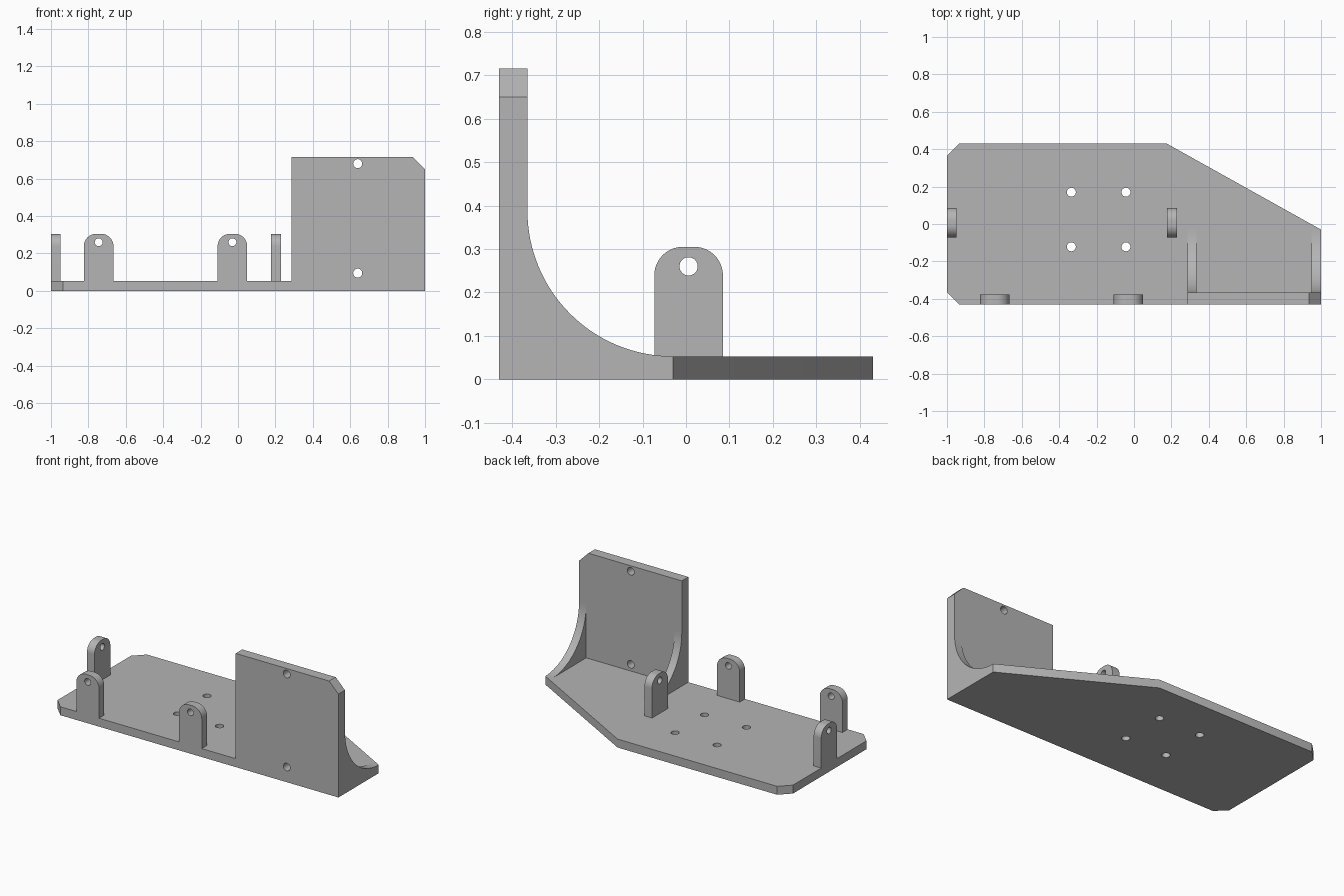
import bpy
import bmesh
from math import sin, cos, pi, radians
from mathutils import Matrix

cube = bpy.data.objects.get("Cube")
if cube:
    bpy.data.objects.remove(cube, do_unlink=True)

grey = bpy.data.materials.new("plain grey")
grey.use_nodes = True
grey.diffuse_color = (0.46, 0.46, 0.46, 1)
grey.node_tree.nodes["Principled BSDF"].inputs["Base Color"].default_value = grey.diffuse_color

# Drawing planes: local x, y of a profile and the extrusion axis
FLAT = Matrix.Identity(4)                                    # x, y -> z
FRONT = Matrix.Rotation(radians(90), 4, 'X')                 # x, z -> -y
SIDE = Matrix(((0, 0, 1, 0), (1, 0, 0, 0), (0, 1, 0, 0), (0, 0, 0, 1)))  # y, z -> x


def arc(cx, cy, r, start, end, steps=16):
    angles = [radians(start + (end - start) * i / steps) for i in range(steps + 1)]
    return [(cx + r * cos(a), cy + r * sin(a)) for a in angles]


def sheet(name, outline, holes, thickness, plane, offset):
    """Extrude an outline with round holes (x, y, radius), centred on offset."""
    curve = bpy.data.curves.new(name + "_profile", 'CURVE')
    curve.dimensions = '2D'
    curve.fill_mode = 'BOTH'
    curve.extrude = thickness / 2
    for loop in [outline] + [arc(x, y, r, 0, 360, 32)[:-1] for x, y, r in holes]:
        spline = curve.splines.new('POLY')
        spline.points.add(len(loop) - 1)
        for point, (x, y) in zip(spline.points, loop):
            point.co = (x, y, 0, 1)
        spline.use_cyclic_u = True
    helper = bpy.data.objects.new(name + "_helper", curve)
    bpy.context.collection.objects.link(helper)
    graph = bpy.context.evaluated_depsgraph_get()
    mesh = bpy.data.meshes.new_from_object(helper.evaluated_get(graph))
    bpy.data.objects.remove(helper, do_unlink=True)
    bpy.data.curves.remove(curve)

    # Weld the caps to the rim and put the part in place
    bm = bmesh.new()
    bm.from_mesh(mesh)
    bmesh.ops.remove_doubles(bm, verts=bm.verts, dist=0.00005)
    bm.transform(Matrix.Translation(offset) @ plane)
    bmesh.ops.recalc_face_normals(bm, faces=bm.faces)
    bm.to_mesh(mesh)
    bm.free()
    mesh.name = name
    mesh.materials.clear()
    mesh.materials.append(grey)
    part = bpy.data.objects.new(name, mesh)
    bpy.context.collection.objects.link(part)
    bpy.ops.object.select_all(action='DESELECT')
    part.select_set(True)
    bpy.context.view_layer.objects.active = part
    bpy.ops.object.shade_smooth_by_angle(angle=radians(30))
    return part


BASE = 0.053      # plate thickness
BACK = 0.43       # half depth
WALL = 0.065      # wall thickness
LEFT = 0.285      # inner edge of the wall
TOP = 0.715

# Base plate with clipped corners and four mounting holes
sheet("base_plate",
      [(-1, -0.365), (-0.935, -BACK), (1, -BACK), (1, -0.03),
       (0.175, BACK), (-0.935, BACK), (-1, 0.365)],
      [(x, y, 0.024) for x in (-0.335, -0.043) for y in (-0.122, 0.17)],
      BASE, FLAT, (0, 0, BASE / 2))

# Upright wall with one clipped corner
sheet("upright_wall",
      [(LEFT, BASE), (1, BASE), (1, TOP - WALL), (1 - WALL, TOP), (LEFT, TOP)],
      [(0.64, z, 0.024) for z in (0.095, 0.68)],
      WALL, FRONT, (0, -BACK + WALL / 2, 0))

# Curved gussets bracing the wall
inner = -BACK + WALL
radius = -0.03 - inner
brace = [(inner, BASE)] + arc(-0.03, BASE + radius, radius, 270, 180, 32)
for name, x in (("right_gusset", LEFT + 0.025), ("left_gusset", 0.975)):
    sheet(name, brace, [], 0.05, SIDE, (x, 0, 0))

# Rounded lugs with a pin hole
HALF, ROUND, HEIGHT = 0.079, 0.066, 0.305
lug = ([(-HALF, BASE), (HALF, BASE)]
       + arc(HALF - ROUND, HEIGHT - ROUND, ROUND, 0, 90)
       + arc(ROUND - HALF, HEIGHT - ROUND, ROUND, 90, 180))
pin = [(0, 0.26, 0.021)]
for name, x in (("front_right_lug", -0.745), ("front_middle_lug", -0.03)):
    sheet(name, lug, pin, 0.052, FRONT, (x, -BACK + 0.026, 0))
for name, x in (("side_right_lug", -0.974), ("side_middle_lug", 0.203)):
    sheet(name, lug, pin, 0.052, SIDE, (x, 0.006, 0))
